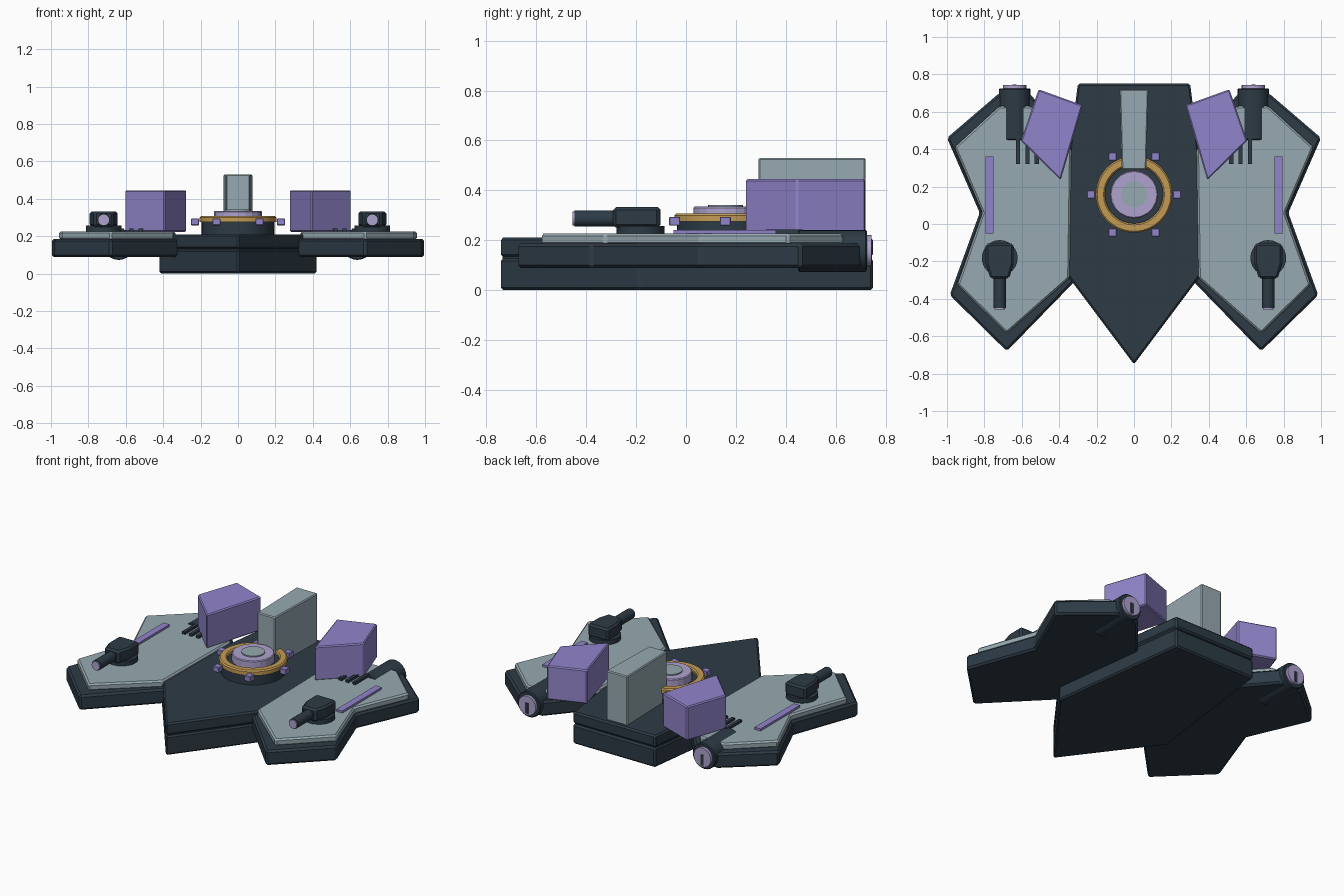
import bpy, bmesh, math
from mathutils import Matrix, Vector

cube = bpy.data.objects.get("Cube")
if cube:
    bpy.data.objects.remove(cube, do_unlink=True)


def material(name, rgb):
    m = bpy.data.materials.new(name)
    m.use_nodes = True
    color = (*rgb, 1)
    m.diffuse_color = color
    m.node_tree.nodes["Principled BSDF"].inputs["Base Color"].default_value = color
    return m


DARK = material("dark slate", (0.026, 0.043, 0.06))
GREY = material("blue grey", (0.31, 0.4, 0.44))
PURPLE = material("purple", (0.285, 0.235, 0.6))
LAVENDER = material("pale lavender", (0.42, 0.36, 0.62))
GOLD = material("gold", (0.55, 0.33, 0.09))


def finish(name, bm, mat, bevel=0.0, smooth=False):
    bmesh.ops.recalc_face_normals(bm, faces=bm.faces)
    mesh = bpy.data.meshes.new(name)
    bm.to_mesh(mesh)
    bm.free()
    mesh.materials.append(mat)
    obj = bpy.data.objects.new(name, mesh)
    bpy.context.collection.objects.link(obj)
    if bevel:
        mod = obj.modifiers.new("edge bevel", 'BEVEL')
        mod.width = bevel
        mod.segments = 1
        mod.limit_method = 'ANGLE'
    if smooth:
        bpy.context.view_layer.objects.active = obj
        obj.select_set(True)
        bpy.ops.object.shade_smooth_by_angle(angle=math.radians(35))
        obj.select_set(False)
    return obj


def prism(name, outline, z0, z1, mat, side=1, bevel=0.0):
    """Outline in plan, raised from z0 to z1."""
    bm = bmesh.new()
    face = bm.faces.new([bm.verts.new((x * side, y, z0)) for x, y in outline])
    top = bmesh.ops.extrude_face_region(bm, geom=[face])["geom"]
    verts = [g for g in top if isinstance(g, bmesh.types.BMVert)]
    bmesh.ops.translate(bm, verts=verts, vec=(0, 0, z1 - z0))
    return finish(name, bm, mat, bevel)


def box(name, x, y, z, mat, bevel=0.0):
    """Box from three (low, high) ranges."""
    return prism(name, [(x[0], y[0]), (x[1], y[0]), (x[1], y[1]), (x[0], y[1])],
                 z[0], z[1], mat, 1, bevel)


def cylinder(name, start, end, radius, mat, sides=24, bevel=0.0, smooth=True):
    """Cylinder between two points."""
    a, b = Vector(start), Vector(end)
    axis = b - a
    turn = axis.to_track_quat('Z', 'Y').to_matrix().to_4x4()
    bm = bmesh.new()
    bmesh.ops.create_cone(bm, cap_ends=True, segments=sides, radius1=radius,
                          radius2=radius, depth=axis.length,
                          matrix=Matrix.Translation((a + b) / 2) @ turn)
    return finish(name, bm, mat, bevel, smooth)


def ring(name, center, inner, outer, z0, z1, mat, sides=32):
    """Flat ring with a small chamfer."""
    bm = bmesh.new()
    c = 0.008
    profile = [(inner, z0), (outer, z0), (outer, z1 - c), (outer - c, z1),
               (inner + c, z1), (inner, z1 - c)]
    verts = [bm.verts.new((r, 0, z)) for r, z in profile]
    edges = [bm.edges.new((verts[i - 1], verts[i])) for i in range(len(verts))]
    bmesh.ops.spin(bm, geom=verts + edges, cent=(0, 0, 0), axis=(0, 0, 1),
                   angle=math.tau, steps=sides, use_merge=True)
    bmesh.ops.remove_doubles(bm, verts=bm.verts, dist=0.0001)
    bmesh.ops.translate(bm, verts=bm.verts, vec=center)
    return finish(name, bm, mat, 0, True)


# Central hull in two layers with a seam
half = [(0.3, 0.75), (0.42, -0.19)]
hull = half + [(0, -0.75)] + [(-x, y) for x, y in reversed(half)]
prism("lower_hull", hull, 0, 0.127, DARK, 1, 0.01)
prism("upper_hull", hull, 0.133, 0.21, DARK, 1, 0.01)
prism("hull_seam", [(x * 0.98, y * 0.98) for x, y in hull], 0.12, 0.14, DARK)

# Rear fin
prism("rear_fin", [(-0.065, 0.29), (0.065, 0.29), (0.077, 0.72), (-0.077, 0.72)],
      0.2, 0.53, GREY, 1, 0.006)

# Central turret
cy = 0.158
cylinder("turret_base", (0, cy, 0.2), (0, cy, 0.285), 0.195, DARK, 32)
ring("turret_ring", (0, cy, 0), 0.155, 0.205, 0.275, 0.308, GOLD)
cylinder("turret_drum", (0, cy, 0.28), (0, cy, 0.335), 0.128, LAVENDER, 20, 0.005, False)
cylinder("turret_cap", (0, cy, 0.33), (0, cy, 0.342), 0.07, GREY, 24)
for i in range(6):
    a = i * math.tau / 6
    x, y, h = 0.23 * math.cos(a), cy + 0.235 * math.sin(a), 0.022
    box(f"turret_stud_{i + 1}", (x - h, x + h), (y - h, y + h), (0.258, 0.294),
        PURPLE, 0.003)

# Wings and everything on them, mirrored
wing = [(0.68, -0.68), (0.985, -0.38), (0.825, 0.06), (1.0, 0.46), (0.72, 0.7),
        (0.56, 0.7), (0.32, 0.42), (0.32, -0.31)]
plate = [(0.68, -0.585), (0.945, -0.325), (0.81, 0.06), (0.96, 0.41),
         (0.72, 0.63), (0.55, 0.63), (0.335, 0.4), (0.345, -0.29)]
pod = [(0.51, 0.72), (0.275, 0.635), (0.392, 0.235), (0.605, 0.445)]
gun_body = [(-0.05, -0.11), (0.05, -0.11), (0.075, -0.03), (0.075, 0.075),
            (0.05, 0.08), (-0.05, 0.08), (-0.075, 0.075), (-0.075, -0.03)]

for side, label in ((1, "left"), (-1, "right")):
    prism(f"{label}_wing", wing, 0.088, 0.186, DARK, side, 0.012)
    prism(f"{label}_wing_plate", plate, 0.18, 0.226, GREY, side, 0.01)
    prism(f"{label}_pod", pod, 0.222, 0.445, PURPLE, side, 0.007)

    # Light strip and vents
    sx = 0.773 * side
    box(f"{label}_strip", (sx - 0.022, sx + 0.022), (-0.05, 0.36), (0.22, 0.24), PURPLE)
    for i in range(4):
        vx = (0.52 + 0.05 * i - 0.05 * (i == 3)) * side
        box(f"{label}_vent_{i + 1}", (vx - 0.011, vx + 0.011), (0.32, 0.47),
            (0.22, 0.242), DARK)

    # Engine with nozzle and slot
    ex, ez = 0.638 * side, 0.157
    cylinder(f"{label}_engine", (ex, 0.45, ez), (ex, 0.725, ez), 0.084, DARK, 24, 0.005)
    cylinder(f"{label}_nozzle", (ex, 0.72, ez), (ex, 0.743, ez), 0.063, LAVENDER, 20)
    box(f"{label}_nozzle_slot", (ex - 0.011, ex + 0.011), (0.74, 0.746),
        (0.105, 0.175), DARK)

    # Wing gun
    gx, gy = 0.718 * side, -0.182
    cylinder(f"{label}_gun_base", (gx, gy, 0.22), (gx, gy, 0.256), 0.096, DARK, 24)
    prism(f"{label}_gun_body", [(gx * side + x, gy + y) for x, y in gun_body],
          0.25, 0.333, DARK, side, 0.012)
    cylinder(f"{label}_gun_barrel", (gx, -0.25, 0.287), (gx, -0.448, 0.287),
             0.033, DARK, 16)
    cylinder(f"{label}_gun_muzzle", (gx, -0.44, 0.287), (gx, -0.456, 0.287),
             0.029, LAVENDER, 16)
